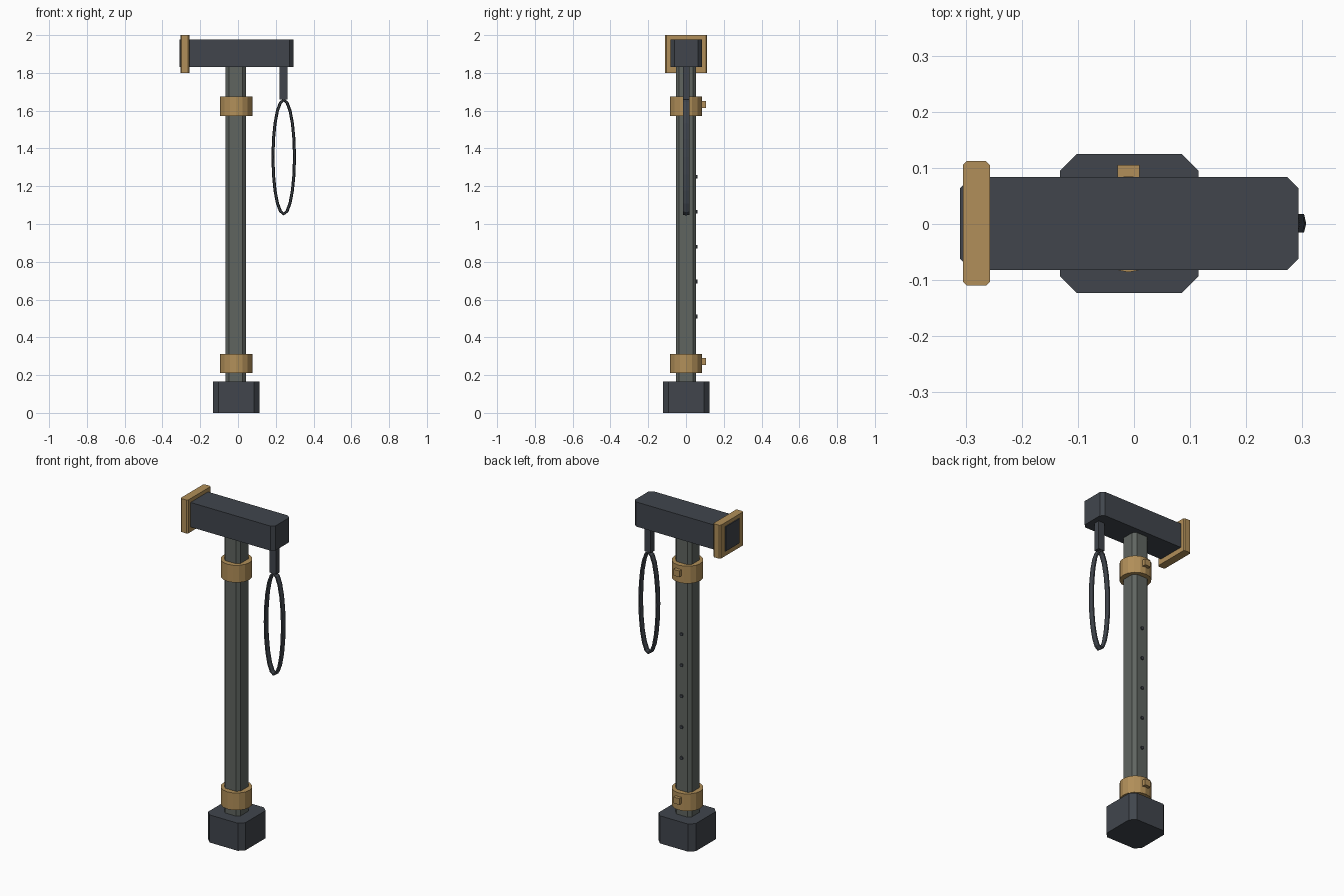
import bpy, bmesh, math

if "Cube" in bpy.data.objects:
    bpy.data.objects.remove(bpy.data.objects["Cube"])


def material(name, rgb):
    m = bpy.data.materials.new(name)
    m.diffuse_color = (*rgb, 1)
    m.use_nodes = True
    m.node_tree.nodes["Principled BSDF"].inputs["Base Color"].default_value = m.diffuse_color
    return m


DARK = material("dark slate", (0.052, 0.060, 0.073))
GREY = material("grey green", (0.115, 0.130, 0.118))
BRASS = material("brass", (0.440, 0.275, 0.100))


def finish(name, bm, mat):
    bmesh.ops.recalc_face_normals(bm, faces=bm.faces)
    me = bpy.data.meshes.new(name)
    bm.to_mesh(me)
    bm.free()
    me.materials.append(mat)
    ob = bpy.data.objects.new(name, me)
    bpy.context.collection.objects.link(ob)
    return ob


def prism(name, outline, z0, z1, mat):
    """Extrude an xy outline from z0 to z1."""
    bm = bmesh.new()
    low = [bm.verts.new((x, y, z0)) for x, y in outline]
    high = [bm.verts.new((x, y, z1)) for x, y in outline]
    bm.faces.new(low)
    bm.faces.new(high)
    n = len(outline)
    for i in range(n):
        j = (i + 1) % n
        bm.faces.new((low[i], low[j], high[j], high[i]))
    return finish(name, bm, mat)


def block(name, x0, x1, y0, y1, z0, z1, mat, c=0.0):
    """Box whose upright edges are chamfered by c."""
    if c:
        pts = [(x0 + c, y0), (x1 - c, y0), (x1, y0 + c), (x1, y1 - c),
               (x1 - c, y1), (x0 + c, y1), (x0, y1 - c), (x0, y0 + c)]
    else:
        pts = [(x0, y0), (x1, y0), (x1, y1), (x0, y1)]
    return prism(name, pts, z0, z1, mat)


def circle(cx, cy, r, n):
    return [(cx + r * math.cos(math.tau * i / n), cy + r * math.sin(math.tau * i / n))
            for i in range(n)]


CX = -0.01  # shaft axis

# Foot and shaft
block("foot", -0.132, 0.115, -0.123, 0.125, 0.0, 0.165, DARK, 0.03)
block("shaft", CX - 0.055, CX + 0.053, -0.054, 0.054, 0.15, 1.85, GREY, 0.018)

# Handle with its end collar
block("handle", -0.31, 0.293, -0.082, 0.084, 1.83, 1.977, DARK, 0.02)
block("handle_collar", -0.305, -0.257, -0.11, 0.112, 1.80, 2.0, BRASS, 0.007)

# Two bands, each with a latch on the back
for label, z in (("lower", 0.21), ("upper", 1.572)):
    prism(label + "_band", circle(CX, 0, 0.086, 16), z, z + 0.103, BRASS)
    block(label + "_latch", CX - 0.019, CX + 0.02, 0.07, 0.105, z + 0.043, z + 0.08, BRASS)

# Row of studs on the back of the shaft
for i in range(5):
    stud = prism("stud_%d" % (i + 1), circle(0, 0, 0.01, 8), 0.045, 0.061, DARK)
    stud.rotation_euler.x = -math.pi / 2
    stud.location = (CX, 0, 0.51 + 0.185 * i)

# Wrist strap: neck and elongated loop
SX = 0.242
block("strap_neck", SX - 0.021, SX + 0.021, -0.016, 0.018, 1.66, 1.84, DARK)
bm = bmesh.new()
N, M, T = 20, 6, 0.008
A, B, ZC = 0.057, 0.302, 1.355
rings = []
for i in range(N):
    t = math.tau * i / N
    nx, nz = B * math.cos(t), A * math.sin(t)
    k = math.hypot(nx, nz)
    ring = []
    for j in range(M):
        p = math.tau * j / M
        d = T * math.cos(p)
        ring.append(bm.verts.new((SX + A * math.cos(t) + d * nx / k,
                                  0.001 + 0.019 * math.sin(p),
                                  ZC + B * math.sin(t) + d * nz / k)))
    rings.append(ring)
for i in range(N):
    a, b = rings[i], rings[(i + 1) % N]
    for j in range(M):
        k = (j + 1) % M
        bm.faces.new((a[j], a[k], b[k], b[j]))
finish("strap_loop", bm, DARK)
